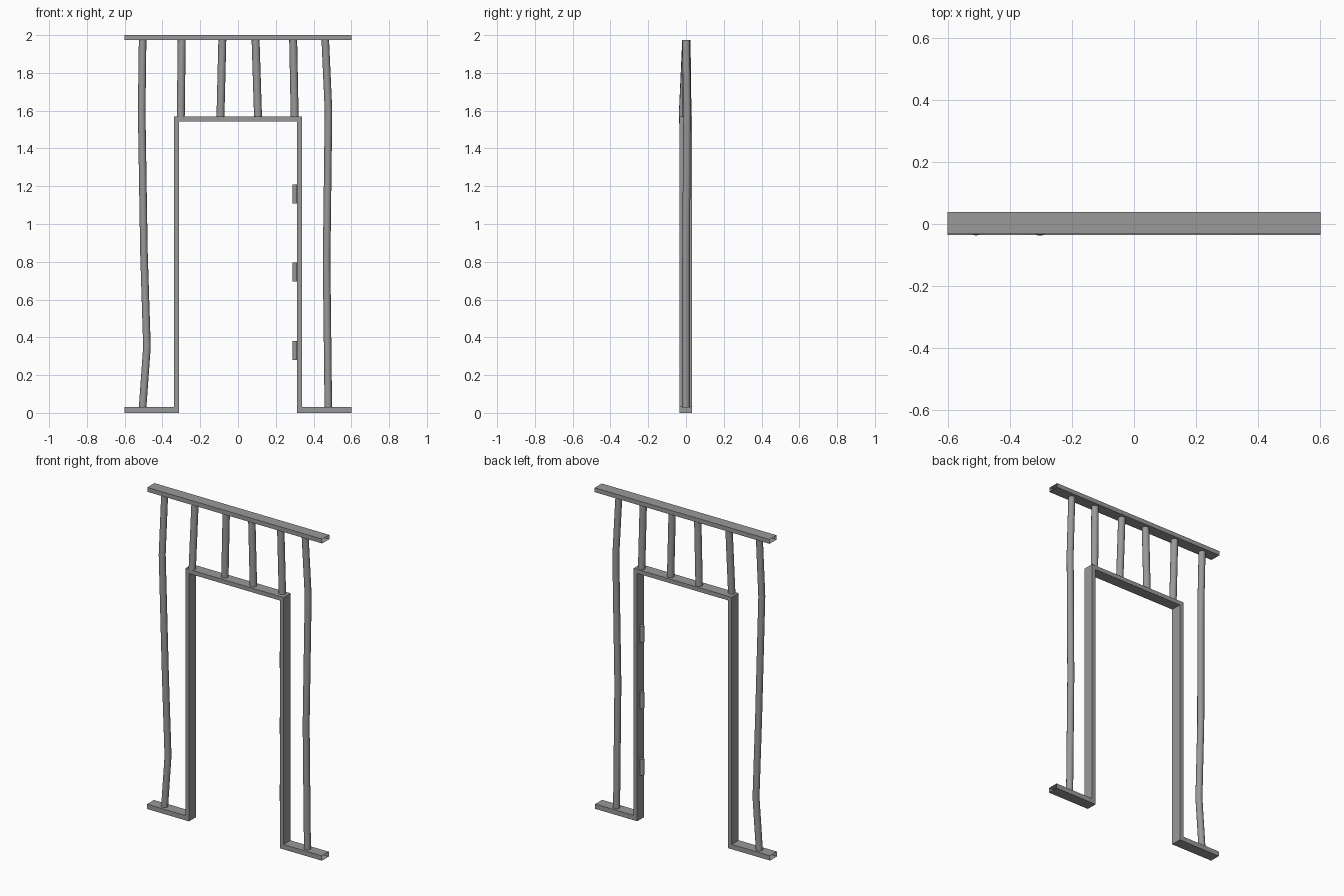
import bpy
import bmesh
import math
from mathutils import Vector

if "Cube" in bpy.data.objects:
    bpy.data.objects.remove(bpy.data.objects["Cube"], do_unlink=True)

# One plain grey metal
grey = bpy.data.materials.new("grey_metal")
grey.use_nodes = True
colour = (0.32, 0.32, 0.32, 1)
grey.diffuse_color = colour
grey.node_tree.nodes["Principled BSDF"].inputs["Base Color"].default_value = colour


def finish(name, bm, smooth=False):
    mesh = bpy.data.meshes.new(name)
    bmesh.ops.recalc_face_normals(bm, faces=bm.faces[:])
    bm.to_mesh(mesh)
    bm.free()
    obj = bpy.data.objects.new(name, mesh)
    bpy.context.collection.objects.link(obj)
    mesh.materials.append(grey)
    for poly in mesh.polygons:
        poly.use_smooth = smooth and len(poly.vertices) == 4
    return obj


def channel(name, upper, lower, y0, y1):
    """Box section following two x-z paths, open at both ends."""
    bm = bmesh.new()
    rings = []
    for (xu, zu), (xl, zl) in zip(upper, lower):
        corners = ((xu, y0, zu), (xu, y1, zu), (xl, y1, zl), (xl, y0, zl))
        rings.append([bm.verts.new(c) for c in corners])
    for a, b in zip(rings, rings[1:]):
        for i in range(4):
            j = (i + 1) % 4
            bm.faces.new((a[i], a[j], b[j], b[i]))
    return finish(name, bm)


def rod(name, path, radius, sides=16, capped=False):
    """Round bar with level rings along a nearly upright path."""
    bm = bmesh.new()
    rings = []
    for point in path:
        centre = Vector(point)
        ring = []
        for i in range(sides):
            a = math.tau * i / sides
            ring.append(bm.verts.new(centre + radius * Vector((math.cos(a), math.sin(a), 0))))
        rings.append(ring)
    for a, b in zip(rings, rings[1:]):
        for i in range(sides):
            j = (i + 1) % sides
            bm.faces.new((a[i], a[j], b[j], b[i]))
    if capped:
        bm.faces.new(rings[0])
        bm.faces.new(rings[-1])
    return finish(name, bm, smooth=True)


# Door frame with feet, and the top rail
END, OUT, INN = 0.602, 0.338, 0.313
upper = [(-END, 0.03), (-OUT, 0.03), (-OUT, 1.568)]
lower = [(-END, 0), (-INN, 0), (-INN, 1.542)]
upper += [(-x, z) for x, z in reversed(upper)]
lower += [(-x, z) for x, z in reversed(lower)]
channel("door_frame", upper, lower, -0.035, 0.033)
channel("top_rail", [(-END, 2), (END, 2)], [(-END, 1.973), (END, 1.973)], -0.032, 0.038)

# Tall bent side bars
RAIL = 1.974
rod("right_side_bar", [(-0.505, 0, 0.029), (-0.482, 0, 0.35), (-0.498, -0.003, 0.85),
                       (-0.51, -0.017, 1.6), (-0.505, 0, RAIL)], 0.02)
rod("left_side_bar", [(0.478, 0, 0.029), (0.469, 0, 0.8),
                      (0.479, 0.006, 1.6), (0.462, 0, RAIL)], 0.02)

# Short bars above the doorway: foot x, foot y, head x
for n, (foot, y, head) in enumerate([(-0.303, -0.017, -0.298), (-0.093, 0.004, -0.083),
                                     (0.106, 0, 0.093), (0.3, 0.008, 0.292)], 1):
    rod(f"upper_bar_{n}", [(foot, y, 1.567), (head, 0.003, RAIL)], 0.021)

# Hinge knuckles on the left post
for n, z in enumerate((0.28, 0.695, 1.108), 1):
    rod(f"hinge_{n}", [(0.302, 0, z), (0.302, 0, z + 0.1)], 0.0125, 12, capped=True)
